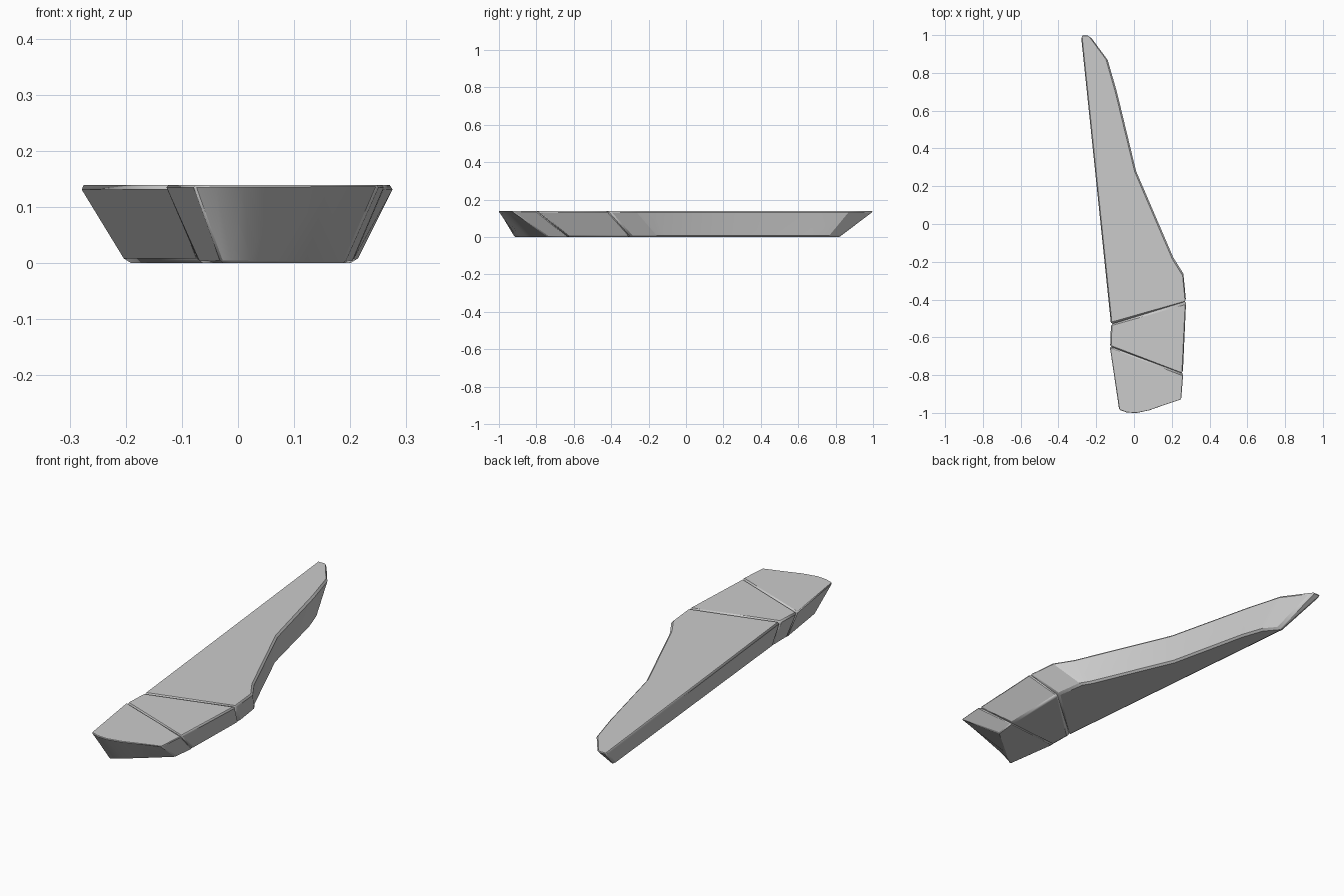
import bpy
import bmesh
import math

cube = bpy.data.objects.get("Cube")
if cube:
    bpy.data.objects.remove(cube)

HEIGHT = 0.139
grey = bpy.data.materials.new("plain_grey")
grey.use_nodes = True
colour = (0.6, 0.6, 0.6, 1)
grey.diffuse_color = colour
grey.node_tree.nodes["Principled BSDF"].inputs["Base Color"].default_value = colour


def slab(name, top, bottom):
    """Closed block between a wide top outline and a narrower bottom one."""
    bm = bmesh.new()
    hi = [bm.verts.new((x, y, HEIGHT)) for x, y in top]
    lo = [bm.verts.new((x, y, 0)) for x, y in bottom]
    bm.faces.new(hi)
    bm.faces.new(lo[::-1])
    for i in range(len(hi)):
        j = (i + 1) % len(hi)
        bm.faces.new((lo[i], lo[j], hi[j], hi[i]))
    bmesh.ops.recalc_face_normals(bm, faces=bm.faces)
    mesh = bpy.data.meshes.new(name)
    bm.to_mesh(mesh)
    bm.free()
    mesh.materials.append(grey)
    obj = bpy.data.objects.new(name, mesh)
    bpy.context.collection.objects.link(obj)
    # Chamfered rims; neighbouring blocks form shallow V grooves
    bevel = obj.modifiers.new("chamfer", "BEVEL")
    bevel.width = 0.009
    bevel.segments = 1
    bevel.limit_method = "ANGLE"
    bevel.angle_limit = math.radians(40)
    bpy.ops.object.select_all(action="DESELECT")
    obj.select_set(True)
    bpy.context.view_layer.objects.active = obj
    bpy.ops.object.shade_smooth_by_angle(angle=math.radians(25))
    return obj


# Seam ends, right side (-x) then left side (+x)
rear_top = [(-0.125, -0.53), (0.28, -0.415)]
rear_low = [(-0.07, -0.55), (0.21, -0.29)]
front_top = [(-0.13, -0.65), (0.262, -0.8)]
front_low = [(-0.068, -0.66), (0.203, -0.63)]

# Long tapering blade
slab("blade",
     rear_top + [(0.266, -0.27), (0.21, -0.18), (0.012, 0.28), (-0.09, 0.7),
                 (-0.14, 0.875), (-0.235, 1.004), (-0.285, 1.004)],
     rear_low + [(0.19, -0.15), (0.165, -0.11), (-0.003, 0.28), (-0.09, 0.66),
                 (-0.125, 0.76), (-0.175, 0.82), (-0.2, 0.82)])

# Wedge between the two grooves
slab("middle_wedge", front_top + rear_top[::-1], front_low + rear_low[::-1])

# Front end with a gently curved face
slab("front_end",
     [(-0.08, -0.985), (-0.04, -1.0), (0.01, -1.004), (0.08, -0.99),
      (0.16, -0.962), (0.252, -0.932)] + front_top[::-1],
     [(-0.03, -0.92), (-0.01, -0.905), (0.02, -0.885), (0.06, -0.85),
      (0.12, -0.8), (0.19, -0.735)] + front_low[::-1])
